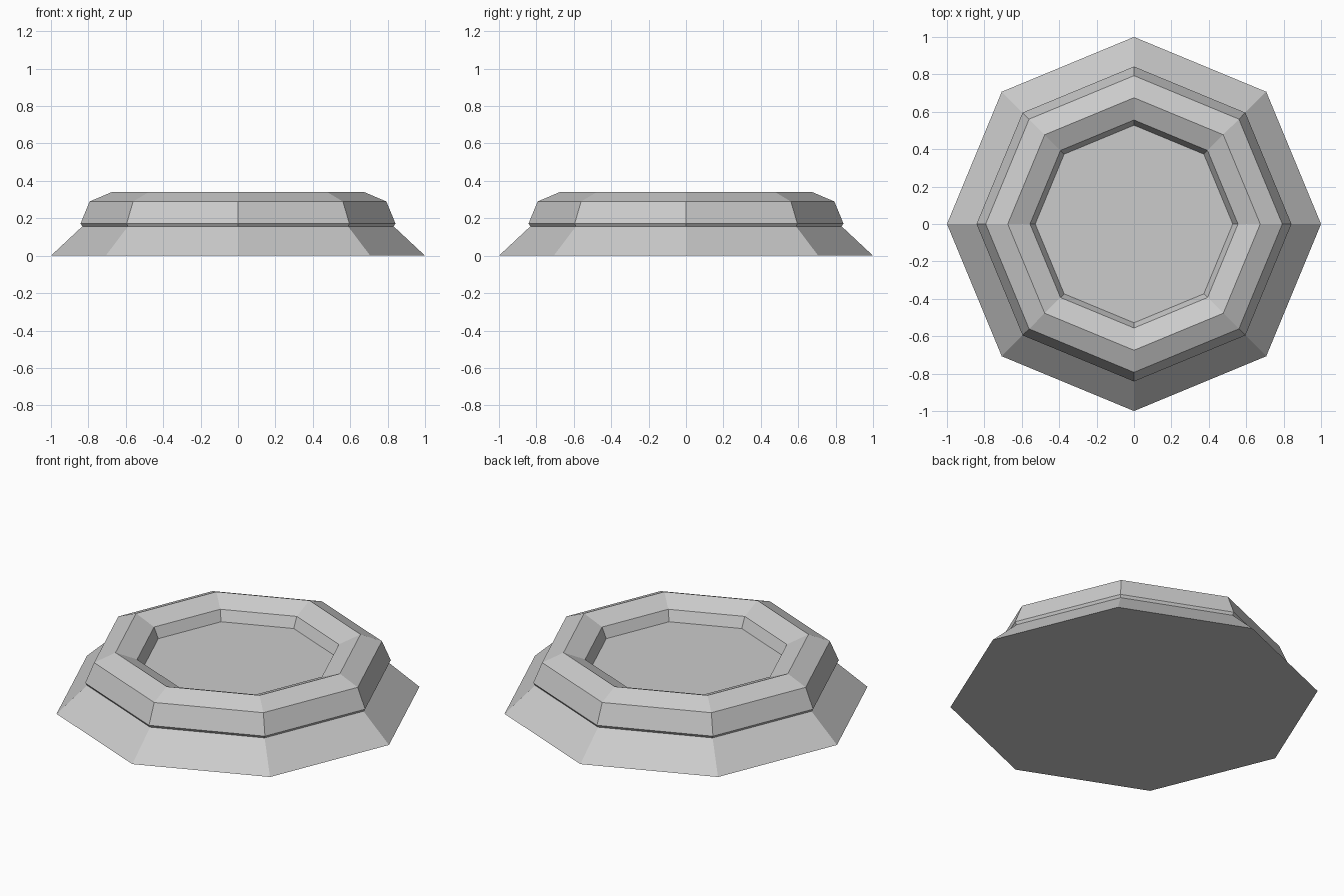
import bpy, bmesh, math

if "Cube" in bpy.data.objects:
    bpy.data.objects.remove(bpy.data.objects["Cube"])

SIDES = 8

# Profile (radius, height): sloped foot, slight overhang, bevelled rim, sunken floor
PROFILE = [(1.0, 0.0), (0.832, 0.157), (0.842, 0.172), (0.793, 0.29),
           (0.675, 0.34), (0.556, 0.29), (0.528, 0.228)]


def octagonal_lathe(name, profile):
    bm = bmesh.new()
    rings = []
    for r, z in profile:
        rings.append([bm.verts.new((r * math.cos(math.tau * i / SIDES),
                                    r * math.sin(math.tau * i / SIDES), z))
                      for i in range(SIDES)])
    for a, b in zip(rings, rings[1:]):
        for i in range(SIDES):
            j = (i + 1) % SIDES
            bm.faces.new((a[i], a[j], b[j], b[i]))
    bm.faces.new(rings[0][::-1])   # underside
    bm.faces.new(rings[-1])        # recessed floor
    bmesh.ops.recalc_face_normals(bm, faces=bm.faces[:])
    mesh = bpy.data.meshes.new(name)
    bm.to_mesh(mesh)
    bm.free()
    obj = bpy.data.objects.new(name, mesh)
    bpy.context.collection.objects.link(obj)
    return obj


# Octagonal pedestal with raised rim
octagonal_lathe("octagonal_pedestal", PROFILE)
